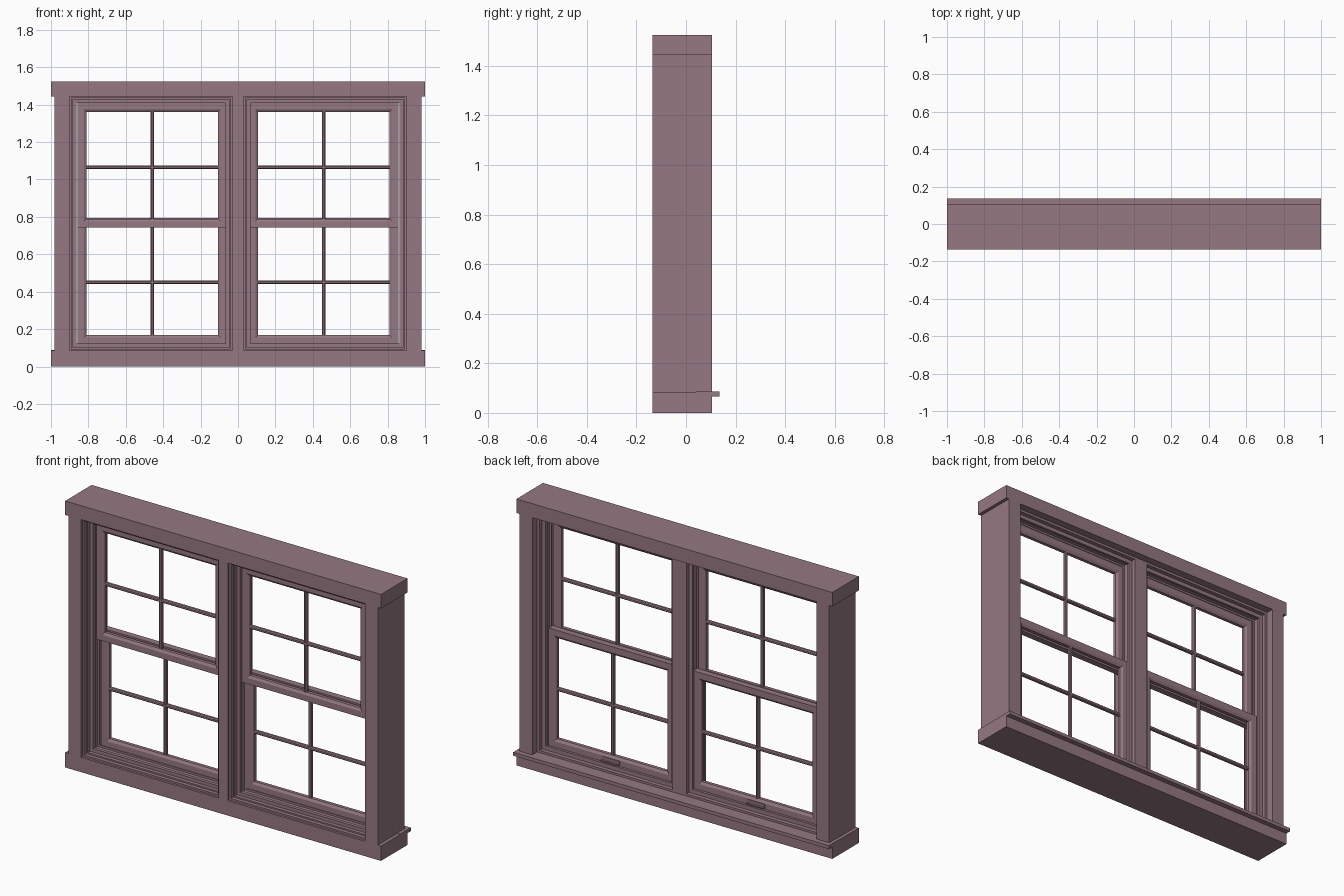
import bpy, bmesh

if "Cube" in bpy.data.objects:
    bpy.data.objects.remove(bpy.data.objects["Cube"])

paint = bpy.data.materials.new("mauve_paint")
paint.diffuse_color = (0.30, 0.19, 0.225, 1)
paint.use_nodes = True
paint.node_tree.nodes["Principled BSDF"].inputs["Base Color"].default_value = paint.diffuse_color


def finish(name, bm):
    bmesh.ops.recalc_face_normals(bm, faces=bm.faces)
    me = bpy.data.meshes.new(name)
    bm.to_mesh(me)
    bm.free()
    me.materials.append(paint)
    ob = bpy.data.objects.new(name, me)
    bpy.context.collection.objects.link(ob)
    return ob


def box(name, x, y, z, bevel=0):
    """Box from (min, max) ranges, with optional chamfer."""
    bm = bmesh.new()
    bmesh.ops.create_cube(bm, size=1)
    for v in bm.verts:
        v.co = [r[0] + (c + 0.5) * (r[1] - r[0]) for r, c in zip((x, y, z), v.co)]
    ob = finish(name, bm)
    if bevel:
        m = ob.modifiers.new("chamfer", 'BEVEL')
        m.width, m.segments = bevel, 1
    return ob


def mitred_frame(name, x, z, profile):
    """Sweep a closed (inset, y) profile around a rectangle."""
    bm = bmesh.new()
    loops = []
    for i, k, sx, sz in ((0, 0, 1, 1), (1, 0, -1, 1), (1, 1, -1, -1), (0, 1, 1, -1)):
        loops.append([bm.verts.new((x[i] + sx * d, y, z[k] + sz * d)) for d, y in profile])
    n = len(profile)
    for c in range(4):
        a, b = loops[c], loops[(c + 1) % 4]
        for j in range(n):
            bm.faces.new((a[j], a[(j + 1) % n], b[(j + 1) % n], b[j]))
    return finish(name, bm)


# Outer casing
box("head_casing", (-1, 1), (-0.135, 0.105), (1.445, 1.525))
box("sill", (-1, 1), (-0.135, 0.105), (0, 0.085))
box("stool", (-1, 1), (0.04, 0.135), (0.067, 0.087))
box("mullion", (-0.03, 0.03), (-0.135, 0.06), (0.085, 1.445))

# Stepped jamb liner with two sash channels
liner = [(0, -0.122), (0.010, -0.122), (0.010, -0.100), (0.018, -0.100), (0.018, -0.078),
         (0.037, -0.078), (0.037, -0.058), (0.026, -0.058), (0.026, -0.021),
         (0.037, -0.021), (0.037, -0.015), (0.026, -0.015), (0.026, 0.022),
         (0.037, 0.022), (0.037, 0.036), (0.014, 0.036), (0.014, 0.060), (0, 0.060)]


def sash_profile(y0, y1):
    return [(0, y0), (0.034, y0), (0.048, y0 + 0.009), (0.048, y1 - 0.009), (0.034, y1), (0, y1)]


def xr(s, a, b):
    return tuple(sorted((s * a, s * b)))


for s, side in ((-1, "left"), (1, "right")):
    box(side + "_jamb", xr(s, 0.90, 0.98), (-0.135, 0.105), (0.085, 1.445))
    mitred_frame(side + "_liner", xr(s, 0.03, 0.90), (0.085, 1.445), liner)

    # Upper sash sits outside, lower sash inside
    for part, y0, y1, z0, z1, bar in (("upper", -0.056, -0.019, 0.742, 1.408, 1.065),
                                      ("lower", -0.017, 0.020, 0.120, 0.793, 0.450)):
        name = side + "_" + part
        mitred_frame(name + "_sash", xr(s, 0.060, 0.857), (z0, z1), sash_profile(y0, y1))
        # Glazing bars
        yb = (y0 + 0.007, y1 - 0.007)
        box(name + "_vertical_bar", xr(s, 0.449, 0.468), yb, (z0 + 0.04, z1 - 0.04), 0.005)
        box(name + "_horizontal_bar", xr(s, 0.10, 0.817), yb, (bar - 0.0095, bar + 0.0095), 0.005)

    # Finger lift on the inside of the bottom rail
    box(side + "_lift_plate", xr(s, 0.405, 0.515), (0.018, 0.024), (0.128, 0.150))
    box(side + "_lift_lip", xr(s, 0.405, 0.515), (0.020, 0.036), (0.128, 0.134))
